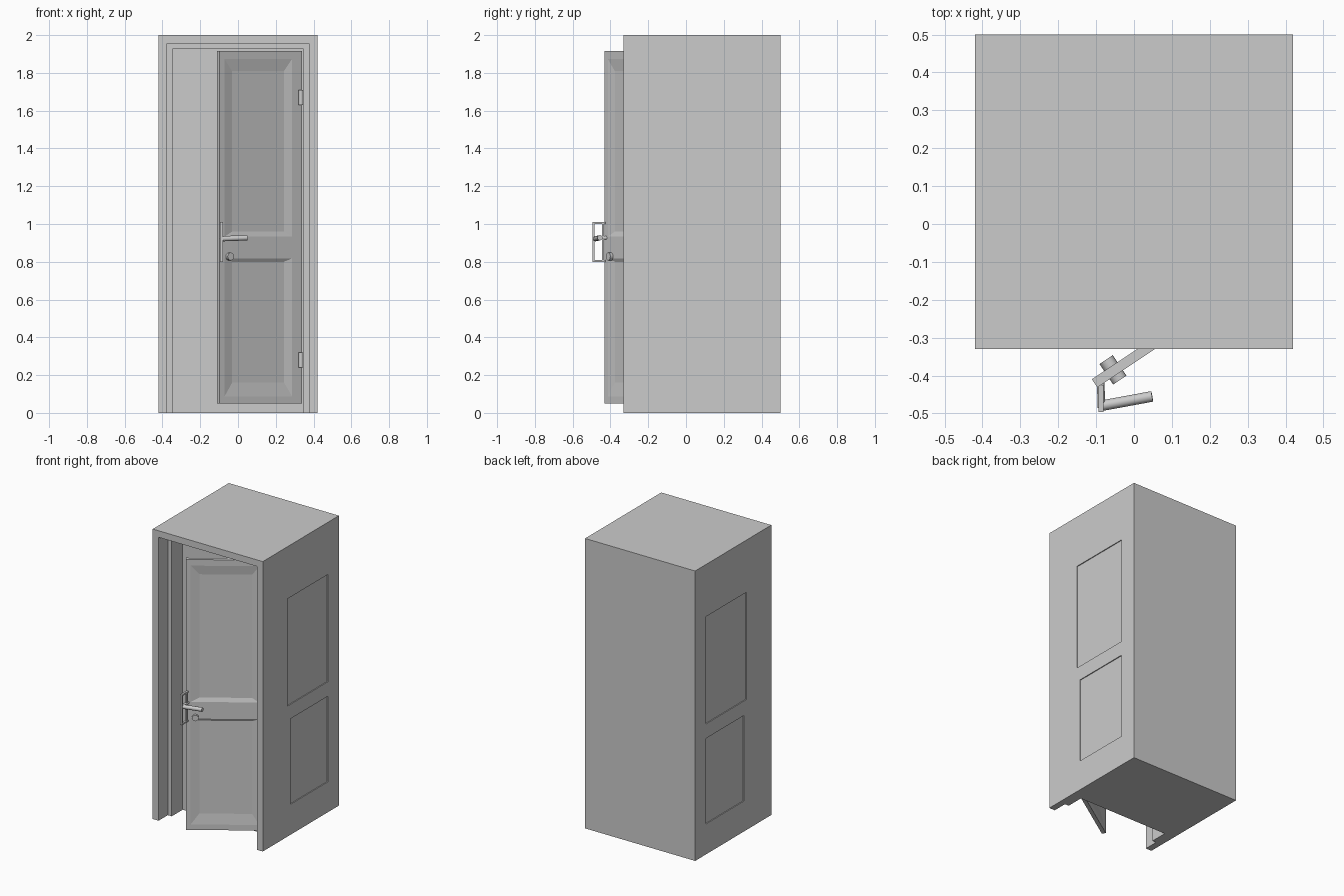
import bpy, bmesh, math
from mathutils import Vector, Matrix

if "Cube" in bpy.data.objects:
    bpy.data.objects.remove(bpy.data.objects["Cube"])


def obj_from_bm(name, bm):
    bmesh.ops.recalc_face_normals(bm, faces=bm.faces)
    me = bpy.data.meshes.new(name)
    bm.to_mesh(me)
    bm.free()
    ob = bpy.data.objects.new(name, me)
    bpy.context.collection.objects.link(ob)
    return ob


def box(name, lo, hi):
    bm = bmesh.new()
    bmesh.ops.create_cube(bm, size=1)
    for v in bm.verts:
        v.co = Vector([lo[i] + (v.co[i] + 0.5) * (hi[i] - lo[i]) for i in range(3)])
    return obj_from_bm(name, bm)


def rod(name, a, b, r, sides=12):
    a, b = Vector(a), Vector(b)
    d = b - a
    bm = bmesh.new()
    bmesh.ops.create_cone(bm, cap_ends=True, segments=sides, radius1=r, radius2=r, depth=d.length)
    rot = d.to_track_quat('Z', 'Y').to_matrix().to_4x4()
    bmesh.ops.transform(bm, matrix=Matrix.Translation((a + b) / 2) @ rot, verts=bm.verts)
    ob = obj_from_bm(name, bm)
    for p in ob.data.polygons:
        p.use_smooth = len(p.vertices) == 4
    return ob


def frustum(name, outer, inner, y_out, y_in):
    """Tapered block; outer/inner are (x0, z0, x1, z1)."""
    bm = bmesh.new()
    rings = []
    for (x0, z0, x1, z1), y in ((outer, y_out), (inner, y_in)):
        rings.append([bm.verts.new((x, y, z)) for x, z in ((x0, z0), (x1, z0), (x1, z1), (x0, z1))])
    bm.faces.new(rings[0])
    bm.faces.new(rings[1])
    for i in range(4):
        j = (i + 1) % 4
        bm.faces.new((rings[0][i], rings[0][j], rings[1][j], rings[1][i]))
    return obj_from_bm(name, bm)


def cut(target, cutters):
    for c in cutters:
        m = target.modifiers.new("cut", 'BOOLEAN')
        m.operation, m.solver, m.object = 'DIFFERENCE', 'EXACT', c
        c.hide_render = True
        c.hide_set(True)


# Cabinet body with stepped door recess
body = box("cabinet_body", (-0.42, -0.33, 0), (0.42, 0.5, 2))
cutters = [
    box("rebate_cutter", (-0.375, -0.5, -0.1), (0.375, -0.23, 1.955)),
    box("recess_cutter", (-0.345, -0.5, -0.2), (0.345, -0.11, 1.93)),
]
# Shallow side panels, two on each side
for s in (-1, 1):
    for y0, z0, z1 in ((-0.06, 0.90, 1.64), (-0.03, 0.21, 0.80)):
        x0, x1 = sorted((s * 0.414, s * 0.5))
        cutters.append(box("side_panel_cutter", (x0, y0, z0), (x1, 0.38, z1)))
cut(body, cutters)

# Door leaf in local space: x from hinge to free edge, y across thickness
L, T = 0.525, 0.026
hinge = Vector((0.34, -0.14, 0))
tip = Vector((-0.095, -0.43, 0))
d = (tip - hinge).normalized()
place = Matrix.Translation(hinge) @ Matrix.Rotation(math.atan2(d.y, d.x), 4, 'Z')
door = box("door_leaf", (0, -T, 0.05), (L, 0, 1.915))
panels = (((0.06, 0.93, 0.50, 1.88), (0.11, 0.96, 0.44, 1.81)),
          ((0.06, 0.08, 0.50, 0.82), (0.11, 0.16, 0.44, 0.80)))
door_cutters = []
for o, i in panels:
    for y_face, sgn in ((0, 1), (-T, -1)):
        door_cutters.append(frustum("door_panel_cutter", o, i, y_face + sgn * 0.001, y_face - sgn * 0.009))
cut(door, door_cutters)
for ob in [door] + door_cutters:
    ob.matrix_world = place

# Pull loop at the free edge of the door
for y in (-0.44, -0.49):
    box("handle_upright", (-0.094, y - 0.006, 0.80), (-0.08, y + 0.006, 1.01))
for z in (0.80, 1.0):
    box("handle_bar", (-0.094, -0.49, z), (-0.08, -0.425, z + 0.01))

# Lever handle
rod("lever_stem", (-0.088, -0.41, 0.927), (-0.086, -0.485, 0.927), 0.01)
rod("lever_grip", (-0.088, -0.48, 0.922), (0.048, -0.455, 0.927), 0.014)

# Lock knob through the door
n = Vector((-d.y, d.x, 0))
c = hinge + d * 0.465 + Vector((0, 0, 0.828)) - n * (T / 2)
rod("lock_knob", c - n * 0.035, c + n * 0.03, 0.021)

# Hinges
for z in (0.24, 1.63):
    rod("hinge_pin", (0.333, -0.165, z), (0.333, -0.165, z + 0.08), 0.012)
